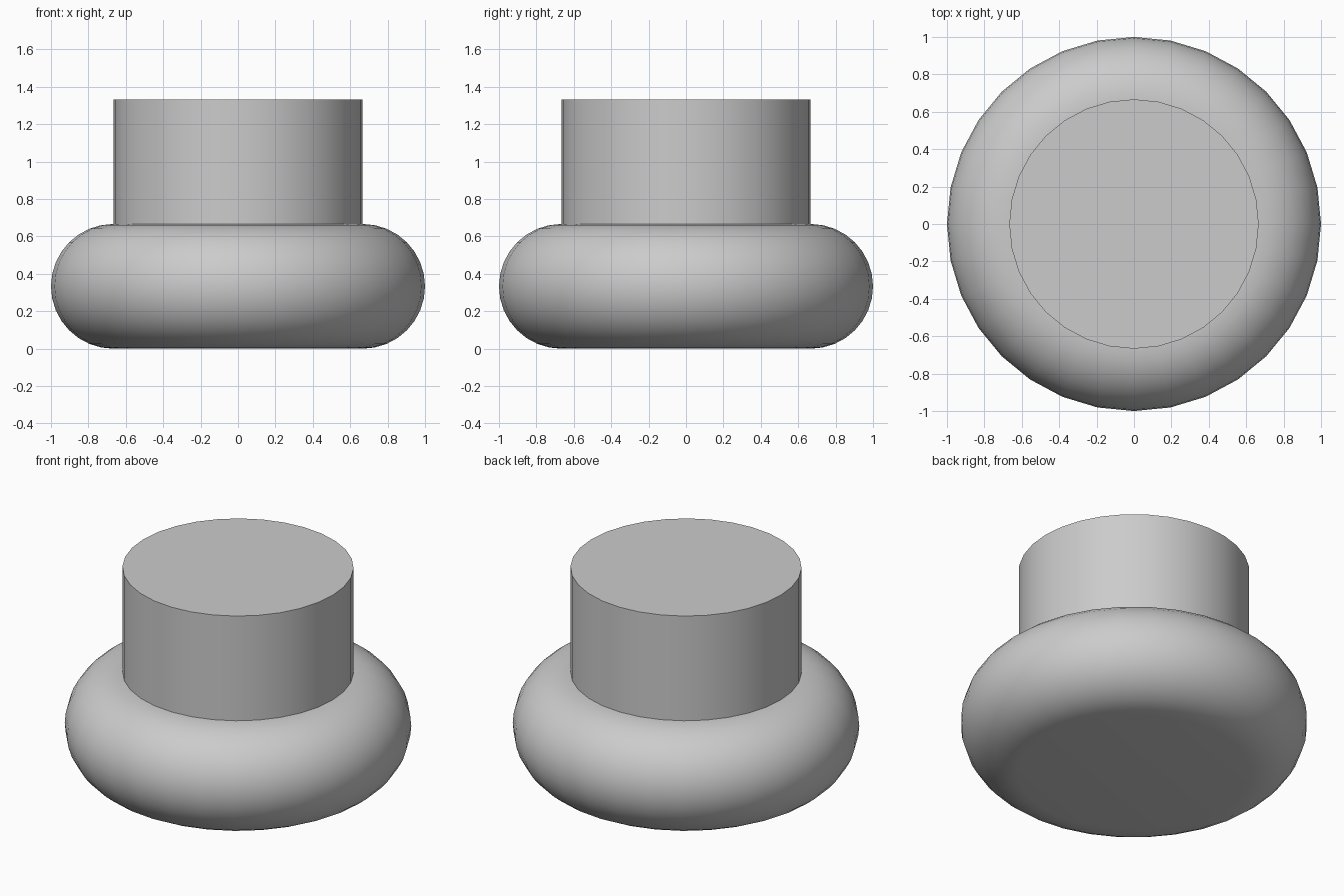
import bpy
import bmesh
import math

SIDES = 32
R = 2 / 3   # neck radius, and height of each tier
r = 1 / 3   # radius of the rounded rim

cube = bpy.data.objects.get("Cube")
if cube:
    bpy.data.objects.remove(cube, do_unlink=True)

grey = bpy.data.materials.new("plain grey")
grey.use_nodes = True
colour = (0.6, 0.6, 0.6, 1)
grey.diffuse_color = colour
grey.node_tree.nodes["Principled BSDF"].inputs["Base Color"].default_value = colour


def lathe(name, profile):
    """Spin an (radius, height) profile around z and cap both ends."""
    bm = bmesh.new()
    rings = []
    for radius, z in profile:
        angles = [2 * math.pi * i / SIDES for i in range(SIDES)]
        rings.append([bm.verts.new((radius * math.cos(a), radius * math.sin(a), z))
                      for a in angles])
    for low, high in zip(rings, rings[1:]):
        for i in range(SIDES):
            j = (i + 1) % SIDES
            bm.faces.new((low[i], low[j], high[j], high[i]))
    bm.faces.new(rings[0][::-1])
    bm.faces.new(rings[-1])
    mesh = bpy.data.meshes.new(name)
    bm.to_mesh(mesh)
    bm.free()
    mesh.materials.append(grey)
    obj = bpy.data.objects.new(name, mesh)
    bpy.context.collection.objects.link(obj)
    bpy.ops.object.select_all(action="DESELECT")
    obj.select_set(True)
    bpy.context.view_layer.objects.active = obj
    bpy.ops.object.shade_smooth_by_angle(angle=math.radians(30))
    return obj


# Rounded cushion base with flat underside
STEPS = 16
arc = [-math.pi / 2 + math.pi * i / STEPS for i in range(STEPS + 1)]
lathe("rounded_base", [(R + r * math.cos(a), r + r * math.sin(a)) for a in arc])

# Straight cylindrical neck
lathe("cylinder_neck", [(R, R), (R, 2 * R)])
